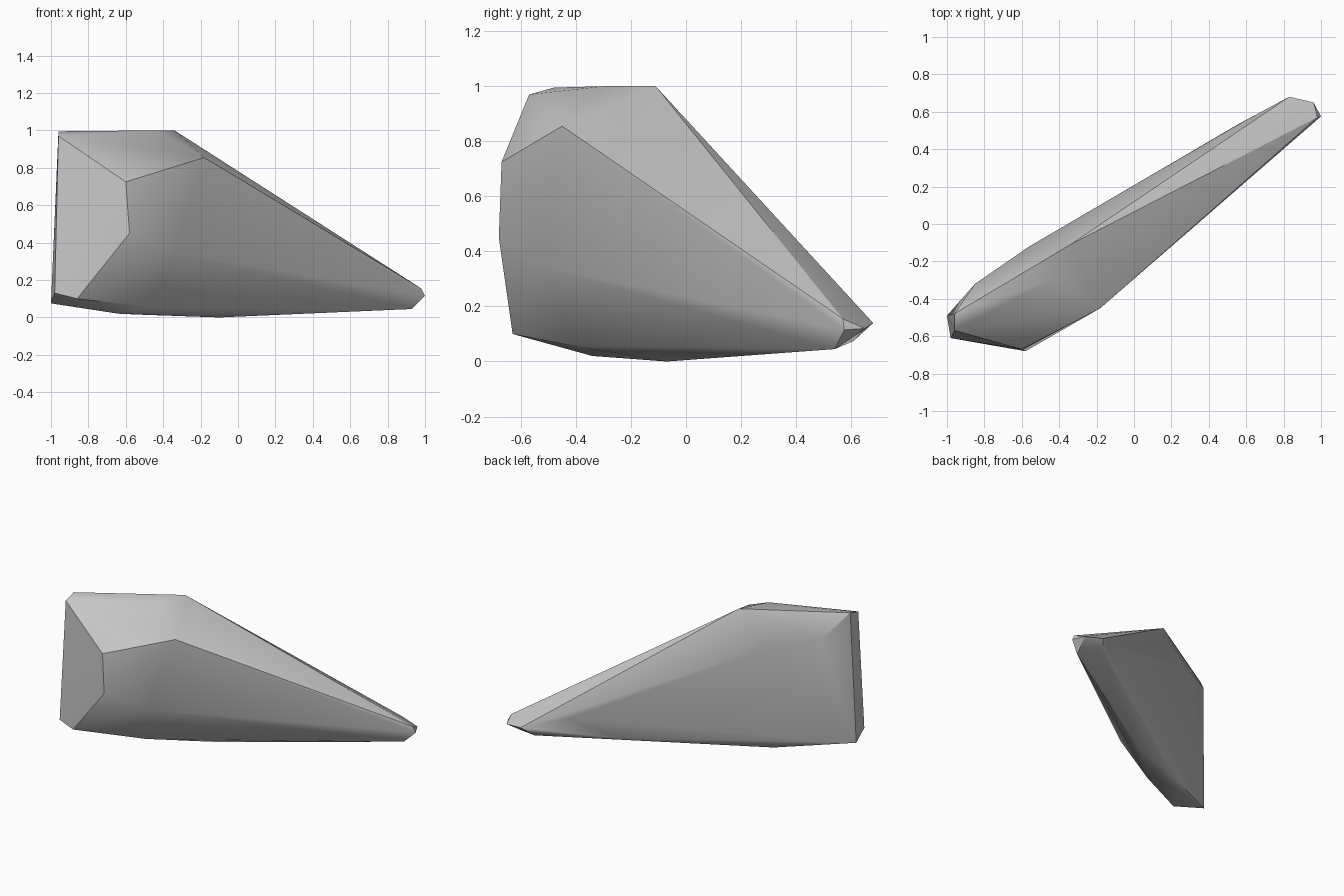
import bpy, bmesh, math

cube = bpy.data.objects.get("Cube")
if cube:
    bpy.data.objects.remove(cube, do_unlink=True)

# Flat grey stone
stone = bpy.data.materials.new("grey_stone")
stone.use_nodes = True
grey = (0.56, 0.56, 0.56, 1)
stone.diffuse_color = grey
stone.node_tree.nodes["Principled BSDF"].inputs["Base Color"].default_value = grey

# Corners of the chiselled boulder, grouped by region
crown = [(-.96, -.57, .97), (-.96, -.48, .995), (-.34, -.11, 1), (-.44, -.30, 1)]
front = [(-.18, -.45, .855), (-.60, -.67, .725), (-.58, -.68, .45), (-.33, -.53, .345)]
back = [(-.85, -.32, .84), (-.56, -.12, .77), (.56, .535, .22)]
base = [(-.86, -.63, .10), (-.98, -.61, .13), (-1, -.49, .075), (-.45, -.40, .055),
        (-.64, -.34, .02), (-.53, -.23, .015), (-.10, -.07, 0), (.305, .33, .07)]
tip = [(.98, .57, .155), (1, .575, .115), (.93, .54, .045),
       (.96, .65, .12), (.83, .68, .14), (.77, .61, .075)]

# Wrap the corners in a convex skin
bm = bmesh.new()
for corner in crown + front + back + base + tip:
    bm.verts.new(corner)
bmesh.ops.convex_hull(bm, input=bm.verts)
loose = [v for v in bm.verts if not v.link_faces]
bmesh.ops.delete(bm, geom=loose, context='VERTS')
bmesh.ops.recalc_face_normals(bm, faces=bm.faces)

mesh = bpy.data.meshes.new("boulder")
bm.to_mesh(mesh)
bm.free()
mesh.materials.append(stone)
boulder = bpy.data.objects.new("boulder", mesh)
bpy.context.collection.objects.link(boulder)

# Soft shading with sharp ridges kept, broad facets reading as flat
bpy.ops.object.select_all(action='DESELECT')
boulder.select_set(True)
bpy.context.view_layer.objects.active = boulder
bpy.ops.object.shade_smooth_by_angle(angle=math.radians(30))
facets = boulder.modifiers.new("flat_facets", 'WEIGHTED_NORMAL')
facets.keep_sharp = True
